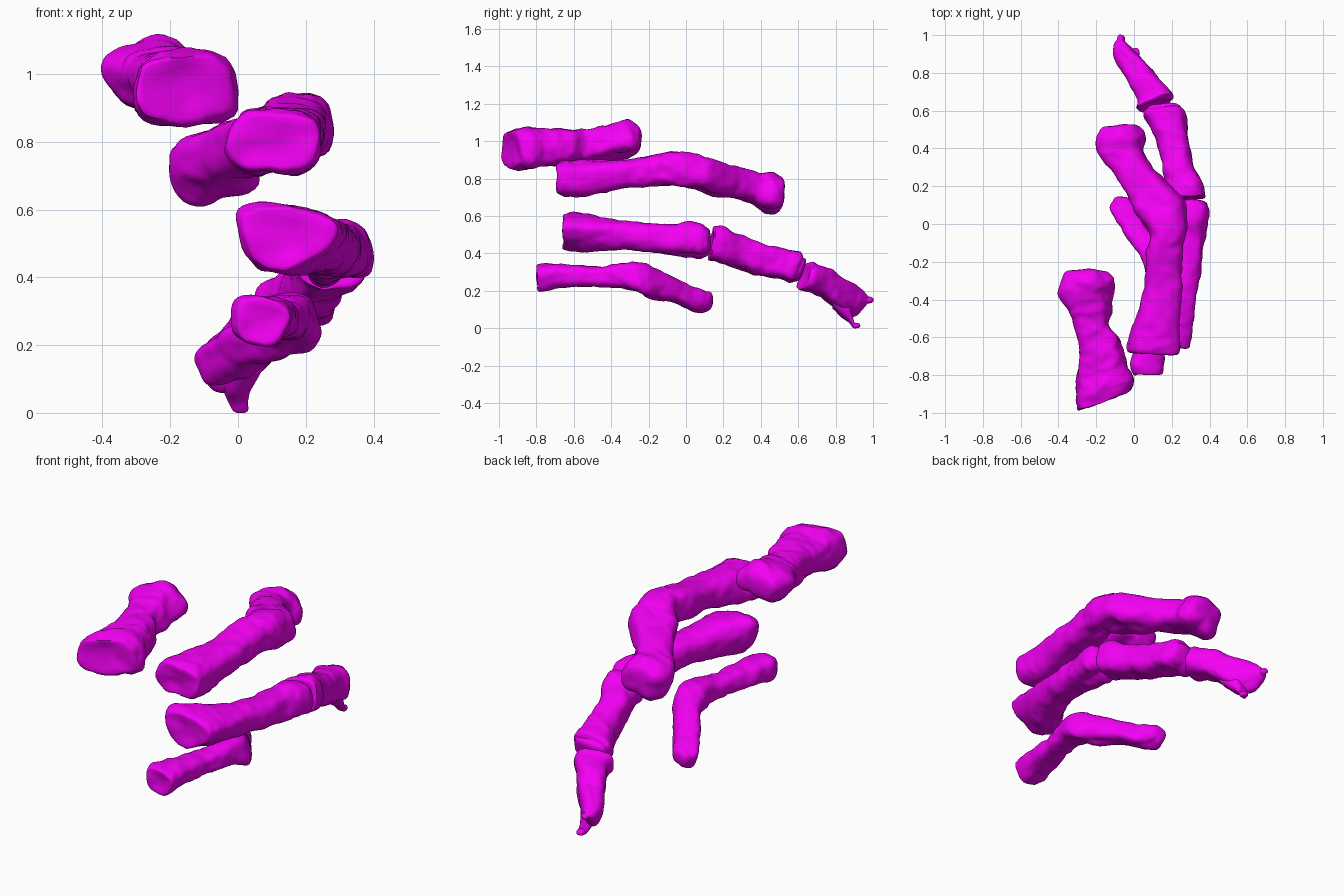
import bpy, bmesh, math
from mathutils import Vector, noise

SEG, STEPS = 44, 9
mat = bpy.data.materials.new("bone_magenta")
mat.diffuse_color = (0.9, 0.0, 0.9, 1)


def spline(rows):
    """Catmull-Rom interpolation through every column of the stations."""
    out = []
    n = len(rows)
    for i in range(n - 1):
        p = [rows[max(0, min(n - 1, i + k))] for k in (-1, 0, 1, 2)]
        for s in range(STEPS + (i == n - 2)):
            t = s / STEPS
            out.append([0.5 * (2 * b + (c - a) * t + (2 * a - 5 * b + 4 * c - d) * t * t
                               + (3 * b - a - 3 * c + d) * t ** 3)
                        for a, b, c, d in zip(*p)])
    return out


def section(tilt, taper, groove):
    """Rounded box with a groove underneath, tilted, fitted to -1..1."""
    pts = []
    ct, st = math.cos(math.radians(tilt)), math.sin(math.radians(tilt))
    for k in range(SEG):
        a = 2 * math.pi * k / SEG
        c, s = math.cos(a), math.sin(a)
        r = (abs(c) ** 2.8 + abs(s) ** 2.8) ** (-1 / 2.8)
        r *= 1 - groove * math.exp(-((a - 1.5 * math.pi) / 0.4) ** 2)
        x, z = r * c, r * s
        x *= 1 + taper * z
        pts.append((x * ct - z * st, x * st + z * ct))
    xs, zs = [p[0] for p in pts], [p[1] for p in pts]
    return [((x - min(xs)) / (max(xs) - min(xs)) * 2 - 1,
             (z - min(zs)) / (max(zs) - min(zs)) * 2 - 1) for x, z in pts]


BASE_CAP = [(0.3, 0.004), (0.6, -0.002), (0.85, -0.008), (0.95, -0.006)]
HEAD_CAP = [(0.95, 0.01), (0.82, 0.022), (0.55, 0.03), (0.25, 0.032)]


def bone(name, rows, yaw=(0, 0), pitch=(0, 0), seed=0, lump=0.012):
    """Loft. Station: y, x min, x max, z min, z max, tilt, taper, groove."""
    st = spline(rows)
    rings = [(st[0], s, o) for s, o in BASE_CAP] + [(r, 1, 0) for r in st] \
        + [(st[-1], s, o) for s, o in HEAD_CAP]
    bm = bmesh.new()
    loops = []
    y0, y1 = rows[0][0], rows[-1][0]
    for (y, xa, xb, za, zb, tilt, taper, groove), s, off in rings:
        f = (y - y0) / (y1 - y0)
        kx, kz = yaw[0] + (yaw[1] - yaw[0]) * f, pitch[0] + (pitch[1] - pitch[0]) * f
        loop = []
        for u, v in section(tilt, taper, groove):
            dx, dz = u * s * (xb - xa) / 2, v * s * (zb - za) / 2
            p = Vector(((xa + xb) / 2 + dx, y + off + kx * dx + kz * dz, (za + zb) / 2 + dz))
            q = p + Vector((seed * 3.1, seed * 1.7, 0))
            d = noise.noise(q * 9) * lump + noise.noise(q * 22) * lump * 0.5
            p += Vector((u * s, 0, v * s)) * d
            p.y += noise.noise(q * 14 + Vector((5, 5, 5))) * lump * 0.7
            loop.append(bm.verts.new(p))
        loops.append(loop)
    for a, b in zip(loops, loops[1:]):
        for k in range(SEG):
            j = (k + 1) % SEG
            bm.faces.new((a[k], a[j], b[j], b[k]))
    bm.faces.new(loops[0])
    bm.faces.new(loops[-1])
    bmesh.ops.recalc_face_normals(bm, faces=bm.faces)
    me = bpy.data.meshes.new(name)
    bm.to_mesh(me)
    bm.free()
    me.materials.append(mat)
    ob = bpy.data.objects.new(name, me)
    bpy.context.collection.objects.link(ob)
    bpy.context.view_layer.objects.active = ob
    ob.select_set(True)
    bpy.ops.object.shade_smooth_by_angle(angle=math.radians(50))
    ob.select_set(False)


# Uppermost digit: one short thick bone
bone("first_digit_bone", [
    (-0.93, -0.30, -0.01, 0.86, 1.06, 0, -0.1, 0.0),
    (-0.87, -0.31, 0.00, 0.855, 1.08, 0, -0.1, 0.05),
    (-0.79, -0.30, -0.04, 0.86, 1.06, 0, 0, 0.1),
    (-0.70, -0.29, -0.05, 0.87, 1.07, 8, 0, 0.1),
    (-0.62, -0.30, -0.08, 0.88, 1.07, 10, 0, 0.05),
    (-0.55, -0.31, -0.13, 0.88, 1.07, 15, 0, 0.05),
    (-0.46, -0.34, -0.12, 0.89, 1.08, 22, 0, 0.1),
    (-0.37, -0.40, -0.11, 0.90, 1.105, 28, 0, 0.25),
    (-0.31, -0.39, -0.11, 0.91, 1.11, 28, 0, 0.3),
    (-0.27, -0.37, -0.13, 0.93, 1.09, 28, 0, 0.25),
], yaw=(0.38, 0.0), seed=1, lump=0.016)

# Second digit: fused long and short bone, bending down and left
bone("second_digit_bone", [
    (-0.68, -0.03, 0.24, 0.71, 0.89, -8, 0.0, 0.0),
    (-0.64, -0.03, 0.25, 0.70, 0.90, -8, 0.0, 0.05),
    (-0.53, 0.00, 0.24, 0.71, 0.90, -5, 0, 0.1),
    (-0.33, 0.05, 0.25, 0.75, 0.90, 0, 0, 0.0),
    (-0.16, 0.07, 0.26, 0.76, 0.93, 0, 0, 0.05),
    (-0.05, 0.08, 0.27, 0.76, 0.95, 0, 0, 0.2),
    (0.07, 0.01, 0.28, 0.74, 0.92, 10, 0, 0.2),
    (0.15, -0.03, 0.24, 0.71, 0.90, 15, 0, 0.1),
    (0.28, -0.11, 0.11, 0.69, 0.86, 15, 0, 0.0),
    (0.38, -0.19, 0.05, 0.65, 0.83, 15, 0, 0.1),
    (0.45, -0.215, 0.06, 0.61, 0.83, 20, 0, 0.25),
    (0.49, -0.19, 0.04, 0.61, 0.81, 20, 0, 0.25),
], yaw=(-0.06, 0.12), pitch=(-0.05, 0.12), seed=2, lump=0.014)

# Third digit: three separate bones
bone("third_digit_base_bone", [
    (-0.65, 0.01, 0.30, 0.42, 0.61, -14, 0.4, 0.0),
    (-0.59, 0.00, 0.31, 0.41, 0.62, -14, 0.4, 0.05),
    (-0.49, 0.07, 0.32, 0.41, 0.60, -10, 0.25, 0.05),
    (-0.32, 0.16, 0.34, 0.42, 0.57, 0, 0.1, 0.0),
    (-0.13, 0.19, 0.37, 0.40, 0.56, 5, 0, 0.0),
    (0.00, 0.19, 0.39, 0.38, 0.57, 15, 0, 0.2),
    (0.07, 0.19, 0.40, 0.37, 0.56, 15, 0, 0.3),
    (0.10, 0.21, 0.39, 0.38, 0.54, 15, 0, 0.3),
], seed=3)
bone("third_digit_middle_bone", [
    (0.14, 0.17, 0.38, 0.36, 0.54, 10, 0, 0.0),
    (0.19, 0.17, 0.37, 0.35, 0.54, 10, 0, 0.05),
    (0.30, 0.15, 0.32, 0.32, 0.49, 10, 0, 0.05),
    (0.43, 0.12, 0.29, 0.28, 0.44, 10, 0, 0.0),
    (0.52, 0.08, 0.28, 0.26, 0.42, 12, 0, 0.15),
    (0.58, 0.05, 0.28, 0.24, 0.41, 12, 0, 0.25),
    (0.60, 0.07, 0.26, 0.25, 0.38, 12, 0, 0.25),
], yaw=(0.1, 0.05), pitch=(0.15, 0.35), seed=4)
bone("third_digit_tip_bone", [
    (0.64, 0.02, 0.20, 0.20, 0.36, 10, 0, 0.0),
    (0.68, 0.02, 0.19, 0.19, 0.34, 10, 0, 0.1),
    (0.75, -0.03, 0.14, 0.16, 0.31, 15, 0, 0.1),
    (0.82, -0.07, 0.10, 0.11, 0.27, 22, 0, 0.0),
    (0.88, -0.11, 0.05, 0.06, 0.24, 30, 0, 0.0),
    (0.93, -0.11, 0.00, 0.08, 0.20, 35, 0, 0.0),
    (0.97, -0.09, -0.045, 0.13, 0.17, 35, 0, 0.0),
], yaw=(0.35, -0.3), pitch=(0.35, 0.2), seed=5, lump=0.012)
# Ragged spur under the tip
bone("third_digit_tip_spur", [
    (0.79, -0.04, 0.08, 0.10, 0.22, 20, 0, 0.0),
    (0.83, -0.05, 0.06, 0.06, 0.20, 20, 0, 0.0),
    (0.87, -0.05, 0.04, 0.03, 0.15, 20, 0, 0.0),
    (0.89, -0.03, 0.03, 0.005, 0.08, 15, 0, 0.0),
    (0.90, -0.015, 0.03, 0.0, 0.03, 0, 0, 0.0),
], seed=6, lump=0.004)

# Fourth digit: smallest, lowest fused bone
bone("fourth_digit_bone", [
    (-0.79, -0.01, 0.15, 0.20, 0.34, -10, 0.1, 0.0),
    (-0.74, -0.02, 0.16, 0.20, 0.35, -10, 0.1, 0.0),
    (-0.62, 0.01, 0.17, 0.22, 0.34, -5, 0, 0.05),
    (-0.45, 0.06, 0.20, 0.22, 0.33, 0, 0, 0.0),
    (-0.29, 0.07, 0.24, 0.21, 0.35, 5, 0, 0.1),
    (-0.20, 0.04, 0.23, 0.155, 0.34, 15, 0, 0.15),
    (-0.12, -0.01, 0.17, 0.145, 0.30, 20, 0, 0.1),
    (-0.02, -0.08, 0.10, 0.12, 0.25, 20, 0, 0.0),
    (0.06, -0.13, 0.05, 0.085, 0.22, 20, 0, 0.15),
    (0.11, -0.12, 0.01, 0.085, 0.20, 20, 0, 0.2),
], yaw=(0.0, -0.15), pitch=(-0.05, 0.1), seed=7)
